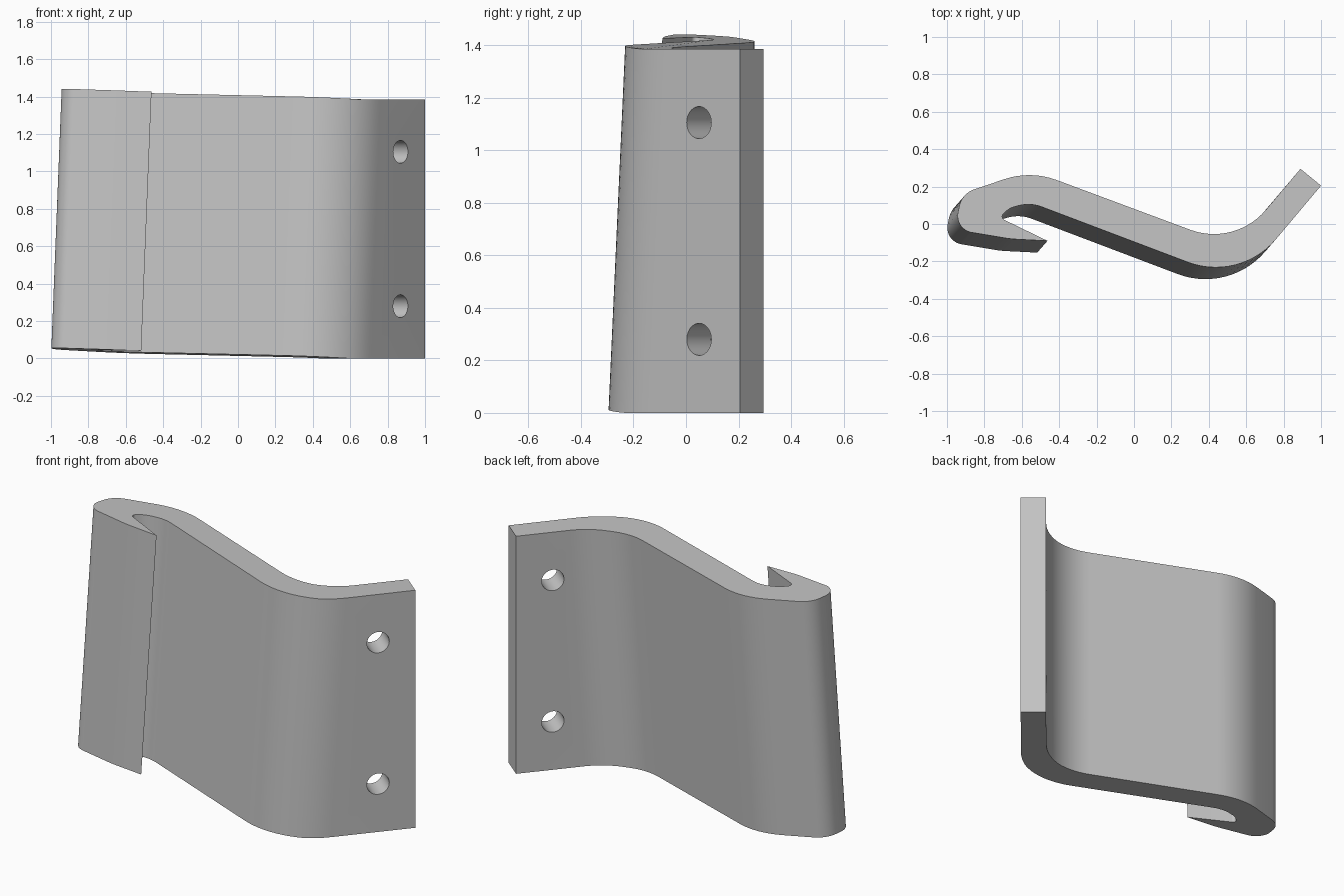
import bpy
import bmesh
import math
from mathutils import Vector, Matrix

if "Cube" in bpy.data.objects:
    bpy.data.objects.remove(bpy.data.objects["Cube"], do_unlink=True)

HEIGHT = 1.385
LEAN = Vector((0.055, 0.063))        # sideways lean of the bent sheet, in the flange plane
FLANGE_NORMAL = Vector((0.766, -0.643, 0))

# Top outline corners: x, y, fillet radius (0 keeps the corner sharp)
OUTLINE = [
    (1.0, 0.205, 0), (0.89, 0.295, 0),                       # flange end
    (0.54, -0.12, 0.363), (-0.553, 0.287, 0.42),             # back side
    (-0.92, 0.163, 0.12), (-0.96, -0.03, 0.09),              # rolled end
    (-0.66, -0.08, 0.6), (-0.4625, -0.09, 0),                # hook lip
    (-0.72, 0.035, 0.02), (-0.665, 0.085, 0.1), (-0.555, 0.115, 0.2),  # slot
    (0.567, -0.31, 0.42),                                    # front bend
]


def fillet(prev, corner, nxt, radius):
    """Return points of an arc rounding one corner."""
    a, b = (prev - corner).normalized(), (nxt - corner).normalized()
    half = a.angle(b) / 2
    start = corner + a * radius / math.tan(half)
    centre = corner + (a + b).normalized() * radius / math.sin(half)
    turn = math.pi - 2 * half
    if a.x * b.y - a.y * b.x > 0:
        turn = -turn
    steps = max(3, round(abs(turn) / math.radians(5)))
    arm = start - centre
    return [centre + Matrix.Rotation(turn * i / steps, 2) @ arm for i in range(steps + 1)]


def top_height(p):
    """Top edge lies square to the leaning direction, level along the flange."""
    return max(HEIGHT, 1.4035 - 0.04 * p.x - 0.045 * p.y)


def build_bracket():
    bm = bmesh.new()
    top, bottom = [], []
    corners = [Vector(c[:2]) for c in OUTLINE]
    for i, (x, y, radius) in enumerate(OUTLINE):
        nxt = corners[(i + 1) % len(corners)]
        points = fillet(corners[i - 1], corners[i], nxt, radius) if radius else [corners[i]]
        for p in points:
            z = top_height(p)
            low = p if i < 2 else p - LEAN
            top.append(bm.verts.new((p.x, p.y, z)))
            bottom.append(bm.verts.new((low.x, low.y, z - HEIGHT)))
    bm.faces.new(top)
    bm.faces.new(bottom[::-1])
    for i in range(len(top)):
        j = (i + 1) % len(top)
        bm.faces.new((top[i], bottom[i], bottom[j], top[j]))
    bmesh.ops.recalc_face_normals(bm, faces=bm.faces)
    mesh = bpy.data.meshes.new("bent_bracket")
    bm.to_mesh(mesh)
    bm.free()
    obj = bpy.data.objects.new("bent_bracket", mesh)
    bpy.context.collection.objects.link(obj)
    return obj


grey = bpy.data.materials.new("plain_grey")
grey.use_nodes = True
grey.diffuse_color = (0.55, 0.55, 0.55, 1)
grey.node_tree.nodes["Principled BSDF"].inputs["Base Color"].default_value = grey.diffuse_color

bracket = build_bracket()
bracket.data.materials.append(grey)

# Two screw holes through the flange
for z in (0.28, 1.105):
    bpy.ops.mesh.primitive_cylinder_add(vertices=48, radius=0.061, depth=0.5,
                                        location=(0.815, 0.095, z))
    cutter = bpy.context.object
    cutter.name = "hole_cutter"
    cutter.hide_render = True
    cutter.rotation_euler = FLANGE_NORMAL.to_track_quat("Z", "Y").to_euler()
    cutter.data.materials.append(grey)
    cut = bracket.modifiers.new("screw_hole", "BOOLEAN")
    cut.operation = "DIFFERENCE"
    cut.solver = "EXACT"
    cut.object = cutter
    bpy.ops.object.select_all(action="DESELECT")
    bracket.select_set(True)
    bpy.context.view_layer.objects.active = bracket
    bpy.ops.object.modifier_apply(modifier=cut.name)
    bpy.data.objects.remove(cutter, do_unlink=True)

bpy.ops.object.shade_smooth_by_angle(angle=math.radians(30))
